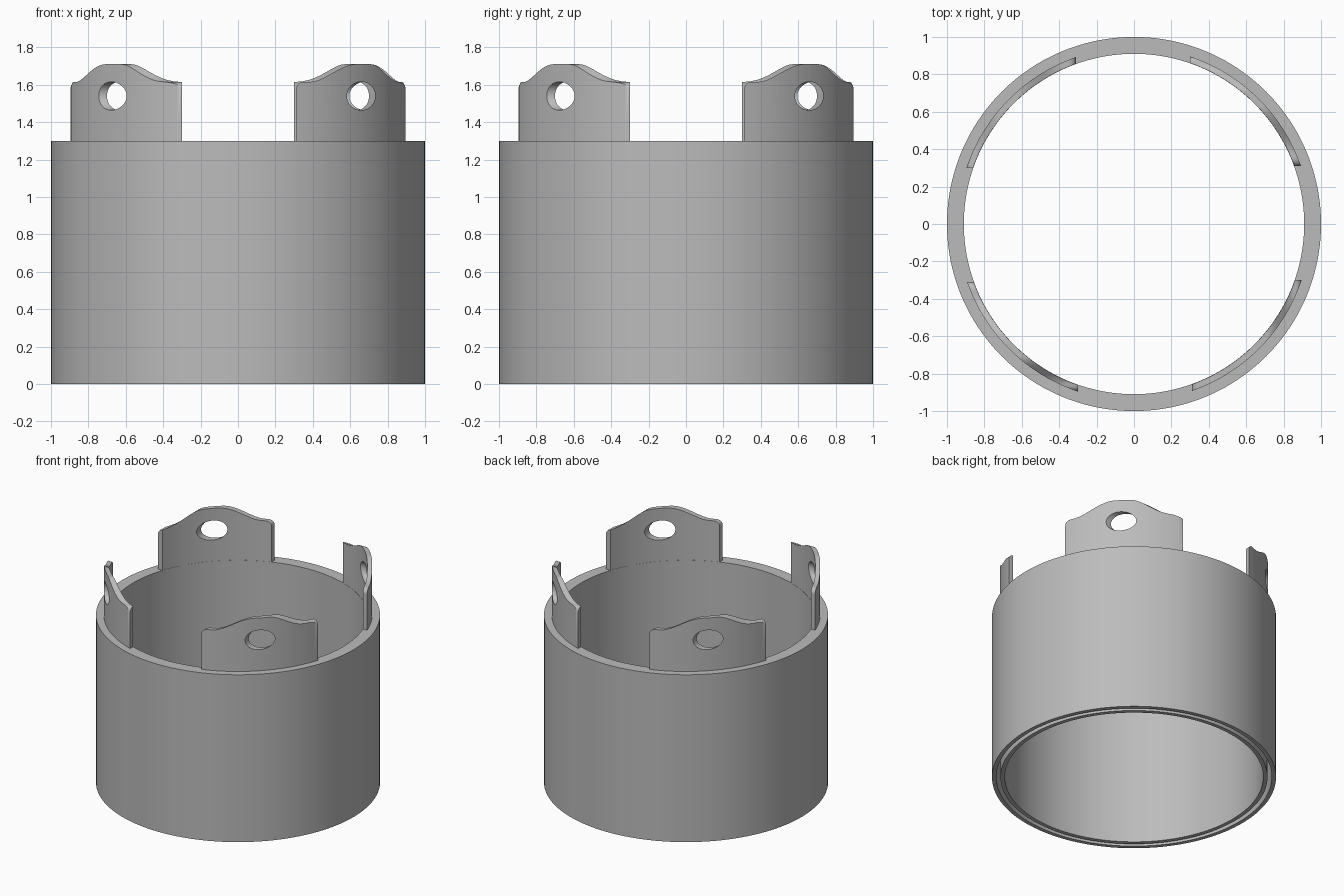
import bpy, bmesh, math
from mathutils import Matrix

cube = bpy.data.objects.get("Cube")
if cube:
    bpy.data.objects.remove(cube, do_unlink=True)

grey = bpy.data.materials.new("matte grey")
grey.use_nodes = True
grey.diffuse_color = (0.5, 0.5, 0.5, 1)
grey.node_tree.nodes["Principled BSDF"].inputs["Base Color"].default_value = (0.5, 0.5, 0.5, 1)


def finish(bm, name):
    bmesh.ops.recalc_face_normals(bm, faces=bm.faces)
    mesh = bpy.data.meshes.new(name)
    bm.to_mesh(mesh)
    bm.free()
    mesh.materials.append(grey)
    obj = bpy.data.objects.new(name, mesh)
    bpy.context.collection.objects.link(obj)
    return obj


def activate(obj):
    bpy.ops.object.select_all(action='DESELECT')
    obj.select_set(True)
    bpy.context.view_layer.objects.active = obj


def shade(obj):
    activate(obj)
    bpy.ops.object.shade_smooth_by_angle(angle=math.radians(30))


def lathe(name, profile, steps=160):
    """Closed (radius, z) outline revolved about the z axis."""
    bm = bmesh.new()
    rings = []
    for i in range(steps):
        a = 2 * math.pi * i / steps
        rings.append([bm.verts.new((r * math.cos(a), r * math.sin(a), z)) for r, z in profile])
    n = len(profile)
    for i in range(steps):
        p, q = rings[i], rings[(i + 1) % steps]
        for j in range(n):
            k = (j + 1) % n
            bm.faces.new((p[j], q[j], q[k], p[k]))
    return finish(bm, name)


def boolean(obj, tool, operation):
    mod = obj.modifiers.new("cut", 'BOOLEAN')
    mod.object, mod.operation, mod.solver = tool, operation, 'EXACT'
    activate(obj)
    bpy.ops.object.modifier_apply(modifier=mod.name)
    bpy.data.objects.remove(tool, do_unlink=True)


# Main ring wall with a narrow groove in its underside
H, R_IN, R_TAB = 1.3, 0.91, 0.945
body = lathe("ring_body", [(1, 0), (1, H), (R_IN, H), (R_IN, 0),
                           (0.94, 0), (0.94, 0.3), (0.97, 0.3), (0.97, 0)])
shade(body)

# Tab outline: flat shoulders, a smooth hump and rounded corners
X0, X1, SHOULDER, PEAK, CORNER = 0.31, 0.897, 1.615, 1.71, 0.04


def hump(x):
    t = (x - 0.38) / 0.25 if x < 0.67 else (0.86 - x) / 0.15
    t = max(0, min(1, t))
    return SHOULDER + (PEAK - SHOULDER) * t * t * (3 - 2 * t)


outline = [(X1, H - 0.03), (X0, H - 0.03)]
for i in range(6):
    a = math.pi / 2 * i / 6
    outline.append((X0 + CORNER * (1 - math.cos(a)), SHOULDER - CORNER * (1 - math.sin(a))))
for i in range(41):
    x = X0 + CORNER + (X1 - X0 - 2 * CORNER) * i / 40
    outline.append((x, hump(x)))
for i in range(1, 7):
    a = math.pi / 2 * i / 6
    outline.append((X1 - CORNER * (1 - math.sin(a)), SHOULDER - CORNER * (1 - math.cos(a))))

# Outline pushed straight through in y, then limited to the curved wall
bm = bmesh.new()
face = bm.faces.new([bm.verts.new((x, -1.1, z)) for x, z in outline])
ext = bmesh.ops.extrude_face_region(bm, geom=[face])
for v in ext["geom"]:
    if isinstance(v, bmesh.types.BMVert):
        v.co.y = -0.3
tab = finish(bm, "tab_1")
shell = lathe("tab_shell", [(R_TAB, 1.2), (R_TAB, 1.8), (R_IN + 0.001, 1.8), (R_IN + 0.001, 1.2)])
boolean(tab, shell, 'INTERSECT')

# Round pin hole drilled parallel to y
bm = bmesh.new()
bmesh.ops.create_cone(bm, cap_ends=True, segments=40, radius1=0.076, radius2=0.076, depth=1,
                      matrix=Matrix.Translation((0.658, -0.65, 1.54)) @ Matrix.Rotation(math.pi / 2, 4, 'X'))
boolean(tab, finish(bm, "hole_cutter"), 'DIFFERENCE')
shade(tab)

# Remaining three tabs, a quarter turn apart
for i in range(1, 4):
    other = bpy.data.objects.new("tab_%d" % (i + 1), tab.data.copy())
    other.data.transform(Matrix.Rotation(math.pi / 2 * i, 4, 'Z'))
    bpy.context.collection.objects.link(other)
